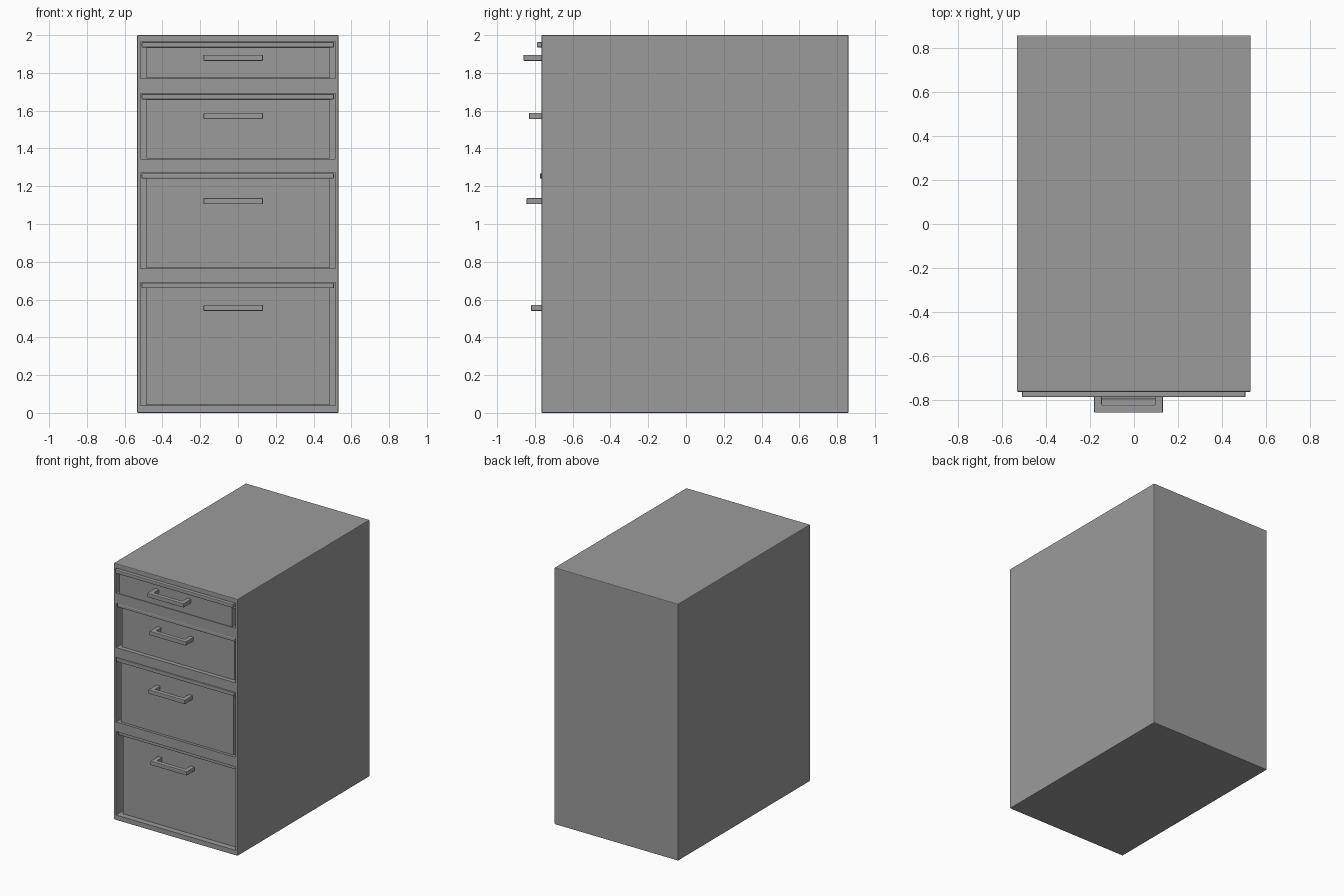
import bpy
import bmesh

if "Cube" in bpy.data.objects:
    bpy.data.objects.remove(bpy.data.objects["Cube"])

# dark grey paint
paint = bpy.data.materials.new("dark_grey")
paint.diffuse_color = (0.33, 0.33, 0.33, 1)
paint.use_nodes = True
paint.node_tree.nodes["Principled BSDF"].inputs["Base Color"].default_value = paint.diffuse_color


def add_object(name, bm):
    mesh = bpy.data.meshes.new(name)
    bmesh.ops.recalc_face_normals(bm, faces=bm.faces)
    bm.to_mesh(mesh)
    bm.free()
    mesh.materials.append(paint)
    obj = bpy.data.objects.new(name, mesh)
    bpy.context.collection.objects.link(obj)
    return obj


def box_into(bm, x0, x1, y0, y1, z0, z1):
    verts = bmesh.ops.create_cube(bm, size=1)["verts"]
    for v in verts:
        v.co = (x1 if v.co.x > 0 else x0,
                y1 if v.co.y > 0 else y0,
                z1 if v.co.z > 0 else z0)


def boxes(name, *dims):
    bm = bmesh.new()
    for d in dims:
        box_into(bm, *d)
    return add_object(name, bm)


def bevel(obj, width, segments=2):
    mod = obj.modifiers.new("bevel", "BEVEL")
    mod.width = width
    mod.segments = segments
    mod.limit_method = "ANGLE"


def prism(name, outline, z0, z1):
    bm = bmesh.new()
    face = bm.faces.new([bm.verts.new((x, y, z0)) for x, y in outline])
    ext = bmesh.ops.extrude_face_region(bm, geom=[face])["geom"]
    for v in ext:
        if isinstance(v, bmesh.types.BMVert):
            v.co.z = z1
    return add_object(name, bm)


# opening bottom, opening top, handle centre height, front panel y
drawers = [
    (0.04, 0.69, 0.556, -0.725),
    (0.765, 1.27, 1.121, -0.749),
    (1.345, 1.69, 1.572, -0.736),
    (1.77, 1.965, 1.88, -0.765),
]

# cabinet shell with one cavity per drawer
cabinet = boxes("cabinet_shell", (-0.534, 0.532, -0.765, 0.86, 0, 2))
bevel(cabinet, 0.005)
cavities = boxes("drawer_cavities",
                 *[(-0.515, 0.515, -0.9, 0.84, z0, z1) for z0, z1, _, _ in drawers])
cavities.hide_render = True
cavities.hide_viewport = True
cavities.display_type = "WIRE"
cut = cabinet.modifiers.new("openings", "BOOLEAN")
cut.operation = "DIFFERENCE"
cut.solver = "EXACT"
cut.object = cavities

for i, (z0, z1, hz, y) in enumerate(drawers, 1):
    # open tray: front panel, sides, back and base
    w, t, top, back = 0.485, 0.02, z1 - 0.028, 0.8
    b = z0 + 0.003
    boxes(f"drawer_{i}",
          (-w, w, y, y + t, b, top),
          (-w, -w + t, y + t, back, b, top - 0.03),
          (w - t, w, y + t, back, b, top - 0.03),
          (-w + t, w - t, back - t, back, b, top - 0.03),
          (-w + t, w - t, y + t, back - t, b, b + t))

    # overhanging lip along the top of the front
    lip = boxes(f"drawer_lip_{i}", (-0.51, 0.508, y - 0.024, y + 0.025, z1 - 0.03, z1 - 0.002))
    bevel(lip, 0.005)

    # squared loop handle
    out, inner = y - 0.095, y - 0.06
    handle = prism(f"drawer_handle_{i}", [
        (-0.182, y + 0.005), (-0.182, out), (0.132, out), (0.132, y + 0.005),
        (0.097, y + 0.005), (0.097, inner), (-0.147, inner), (-0.147, y + 0.005)],
        hz - 0.016, hz + 0.016)
    bevel(handle, 0.004)
